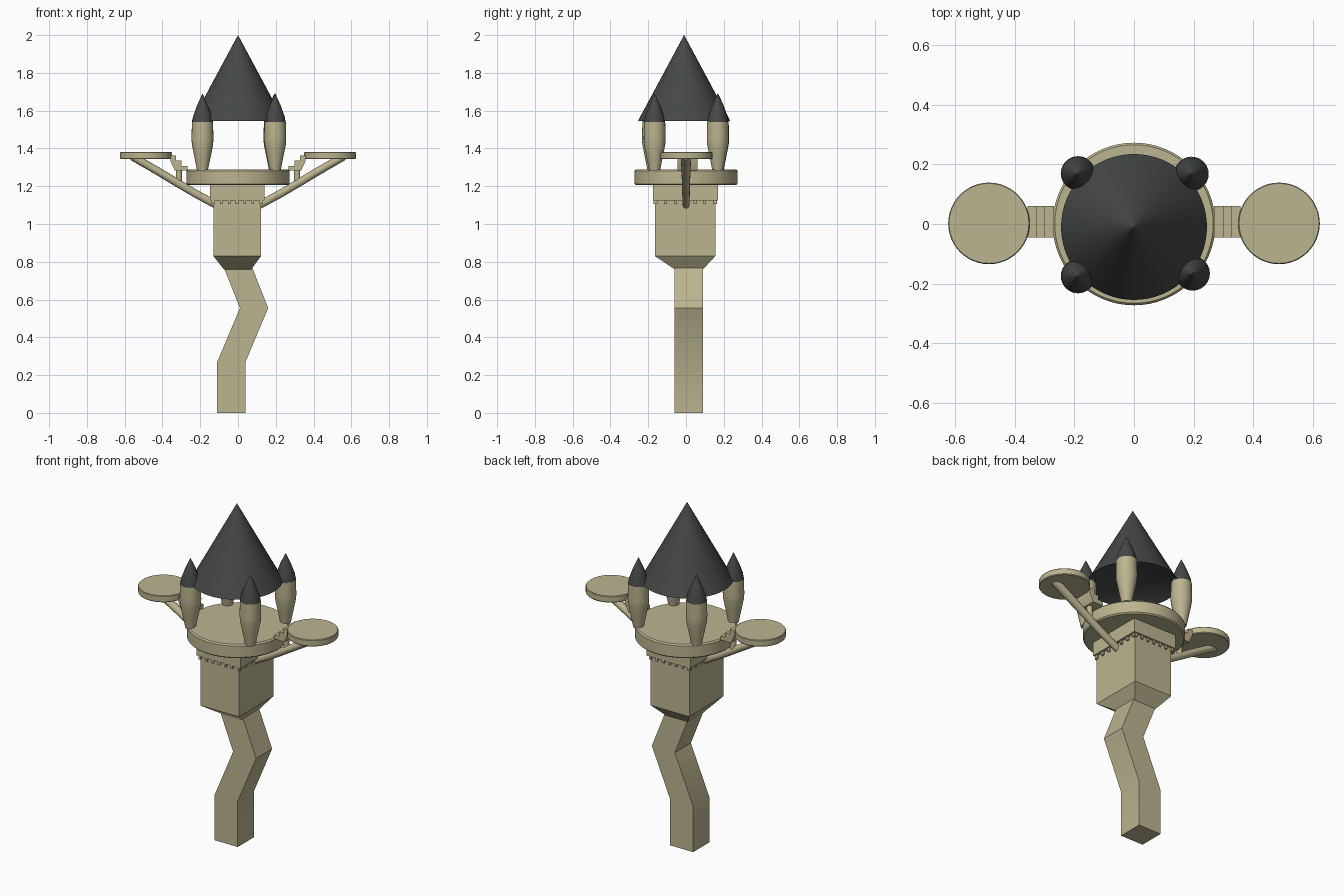
import bpy, bmesh, math
from mathutils import Vector

if "Cube" in bpy.data.objects:
    bpy.data.objects.remove(bpy.data.objects["Cube"])


def material(name, rgb):
    m = bpy.data.materials.new(name)
    m.diffuse_color = (*rgb, 1)
    m.use_nodes = True
    m.node_tree.nodes["Principled BSDF"].inputs["Base Color"].default_value = m.diffuse_color
    return m


STONE = material("stone", (0.50, 0.46, 0.28))
SLATE = material("slate", (0.06, 0.065, 0.063))


def finish(name, bm, mat):
    bmesh.ops.recalc_face_normals(bm, faces=bm.faces)
    me = bpy.data.meshes.new(name)
    bm.to_mesh(me)
    bm.free()
    me.materials.append(mat)
    ob = bpy.data.objects.new(name, me)
    bpy.context.collection.objects.link(ob)
    bpy.ops.object.select_all(action='DESELECT')
    ob.select_set(True)
    bpy.context.view_layer.objects.active = ob
    bpy.ops.object.shade_smooth_by_angle(angle=math.radians(35))
    return ob


def loft(name, rings, mat):
    """Skin a list of equal-length point rings and cap both ends."""
    bm = bmesh.new()
    vs = [[bm.verts.new(p) for p in r] for r in rings]
    n = len(vs[0])
    for a, b in zip(vs, vs[1:]):
        for i in range(n):
            j = (i + 1) % n
            bm.faces.new((a[i], a[j], b[j], b[i]))
    bm.faces.new(vs[0])
    bm.faces.new(vs[-1])
    return finish(name, bm, mat)


def rect(x0, x1, y0, y1, z):
    return [(x0, y0, z), (x1, y0, z), (x1, y1, z), (x0, y1, z)]


def turned(name, profile, cx, cy, mat, n=40):
    """Round part from (radius, z) pairs."""
    rings = [[(cx + r * math.cos(2 * math.pi * i / n),
               cy + r * math.sin(2 * math.pi * i / n), z) for i in range(n)]
             for r, z in profile]
    return loft(name, rings, mat)


def add_box(bm, x0, x1, y0, y1, z0, z1):
    v = [bm.verts.new(p) for z in (z0, z1) for p in rect(x0, x1, y0, y1, z)]
    for f in ((0, 3, 2, 1), (4, 5, 6, 7), (0, 1, 5, 4),
              (1, 2, 6, 5), (2, 3, 7, 6), (3, 0, 4, 7)):
        bm.faces.new([v[i] for i in f])


# crooked square stem
loft("stem", [rect(x, x + 0.15, -0.06, 0.09, z) for x, z in
              ((-0.11, 0), (-0.11, 0.27), (0.01, 0.555), (-0.075, 0.77))], STONE)

# block with tapered underside
loft("block", [rect(-0.075, 0.07, -0.06, 0.09, 0.76),
               rect(-0.13, 0.122, -0.165, 0.155, 0.83),
               rect(-0.13, 0.122, -0.165, 0.155, 1.125)], STONE)

# collar under the deck
loft("collar", [rect(-0.148, 0.14, -0.175, 0.17, 1.125),
                rect(-0.148, 0.14, -0.175, 0.17, 1.21)], STONE)

# small teeth hanging below the collar
bm = bmesh.new()
N = 7
for i in range(N):
    x = -0.13 + 0.25 * i / (N - 1)
    y = -0.16 + 0.31 * i / (N - 1)
    for y0, y1 in ((-0.173, -0.163), (0.153, 0.165)):
        add_box(bm, x - 0.007, x + 0.007, y0, y1, 1.105, 1.128)
    for x0, x1 in ((-0.14, -0.128), (0.12, 0.132)):
        add_box(bm, x0, x1, y - 0.008, y + 0.008, 1.105, 1.128)
finish("collar_teeth", bm, STONE)

# round main deck
turned("deck", [(0.266, 1.206), (0.273, 1.213), (0.273, 1.28), (0.266, 1.288)],
       0, 0, STONE, 64)

# big roof with a shallow recess beneath
turned("main_roof", [(0.0005, 2.0), (0.082, 1.848), (0.163, 1.697),
                     (0.245, 1.545), (0.165, 1.59)], 0, -0.01, SLATE, 64)

# four turrets with pointed caps
for x, y in ((-0.188, 0.17), (0.193, 0.168), (-0.188, -0.175), (0.197, -0.166)):
    turned("turret", [(0.028, 1.28), (0.045, 1.365), (0.056, 1.42), (0.058, 1.45),
                      (0.056, 1.54)], x, y, STONE, 24)
    turned("turret_cap", [(0.056, 1.535), (0.05, 1.57), (0.028, 1.63),
                          (0.0005, 1.69)], x, y, SLATE, 24)

for s, side in ((-1, "left"), (1, "right")):
    # side platform
    turned(side + "_platform", [(0.134, 1.343), (0.137, 1.347), (0.137, 1.378),
                                (0.134, 1.382)], s * 0.487, 0.002, STONE, 48)

    # stairs from deck to platform
    prof = [(0.268, 1.284), (0.268, 1.308), (0.30, 1.308), (0.30, 1.335),
            (0.328, 1.335), (0.328, 1.363), (0.358, 1.363), (0.358, 1.335), (0.335, 1.284)]
    loft(side + "_stairs", [[(s * x, y, z) for x, z in prof]
                            for y in (-0.045, 0.06)], STONE)

    # post under the stairs
    turned(side + "_post", [(0.016, 1.205), (0.016, 1.3)], s * 0.313, 0.004, STONE, 16)

    # curved bracket arm
    path = [(0.10, 1.095, 0.018), (0.14, 1.115, 0.019), (0.22, 1.158, 0.020),
            (0.30, 1.205, 0.021), (0.42, 1.277, 0.024), (0.56, 1.358, 0.027)]
    rings = []
    for i, (x, z, r) in enumerate(path):
        a, b = path[max(i - 1, 0)], path[min(i + 1, len(path) - 1)]
        t = Vector((b[0] - a[0], 0, b[1] - a[1])).normalized()
        up = Vector((-t.z, 0, t.x))
        ring = []
        for k in range(16):
            q = 2 * math.pi * k / 16
            p = Vector((x, 0, z)) + up * (0.021 * math.cos(q)) + Vector((0, r * math.sin(q), 0))
            ring.append((s * p.x, p.y, p.z))
        rings.append(ring)
    loft(side + "_bracket", rings, STONE)
